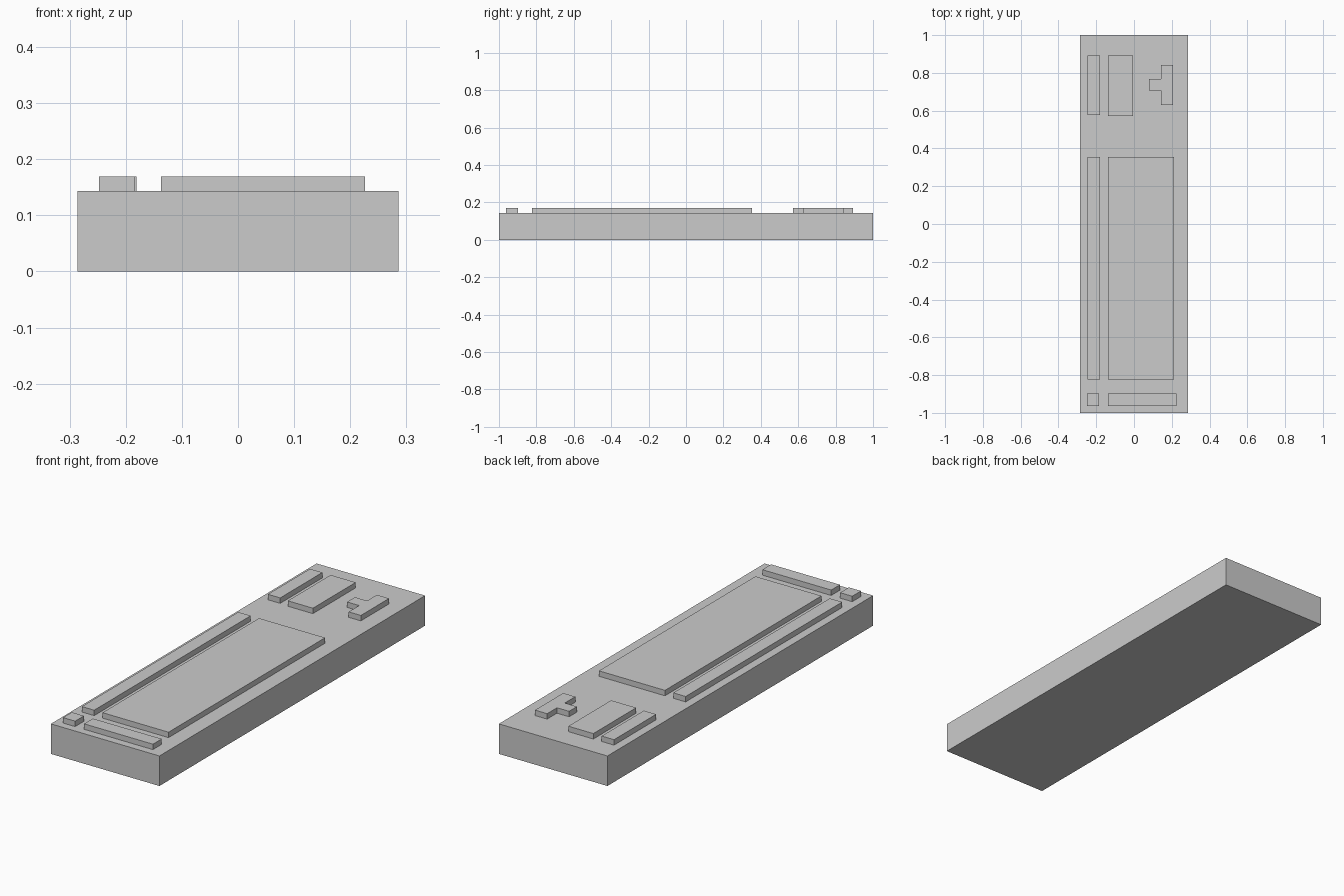
import bpy
import bmesh

if "Cube" in bpy.data.objects:
    bpy.data.objects.remove(bpy.data.objects["Cube"])

BASE_TOP = 0.143
PAD_TOP = 0.169
SINK = 0.005


def prism(name, outline, z0, z1):
    """Extrude a counter-clockwise XY outline from z0 to z1."""
    bm = bmesh.new()
    face = bm.faces.new([bm.verts.new((x, y, z0)) for x, y in outline])
    grown = bmesh.ops.extrude_face_region(bm, geom=[face], use_keep_orig=True)
    for v in grown["geom"]:
        if isinstance(v, bmesh.types.BMVert):
            v.co.z = z1
    bmesh.ops.recalc_face_normals(bm, faces=bm.faces)
    mesh = bpy.data.meshes.new(name)
    bm.to_mesh(mesh)
    bm.free()
    obj = bpy.data.objects.new(name, mesh)
    bpy.context.collection.objects.link(obj)
    return obj


def rect(x0, x1, y0, y1):
    return [(x0, y0), (x1, y0), (x1, y1), (x0, y1)]


# Base slab
prism("base_slab", rect(-0.286, 0.286, -1, 1), 0, BASE_TOP)

# Raised rectangular pads: x range, y range
pads = {
    "back_strip": (-0.246, -0.181, 0.576, 0.893),
    "back_panel": (-0.137, -0.005, 0.571, 0.893),
    "long_strip": (-0.246, -0.181, -0.824, 0.354),
    "main_panel": (-0.137, 0.211, -0.824, 0.354),
    "front_square": (-0.248, -0.184, -0.963, -0.897),
    "front_bar": (-0.137, 0.226, -0.963, -0.897),
}
for name, bounds in pads.items():
    prism(name, rect(*bounds), BASE_TOP - SINK, PAD_TOP)

# Raised T-shaped pad with its stem pointing left
tee = [(0.143, 0.629), (0.207, 0.629), (0.207, 0.841), (0.143, 0.841),
       (0.143, 0.767), (0.079, 0.767), (0.079, 0.708), (0.143, 0.708)]
prism("tee_pad", tee, BASE_TOP - SINK, PAD_TOP)
